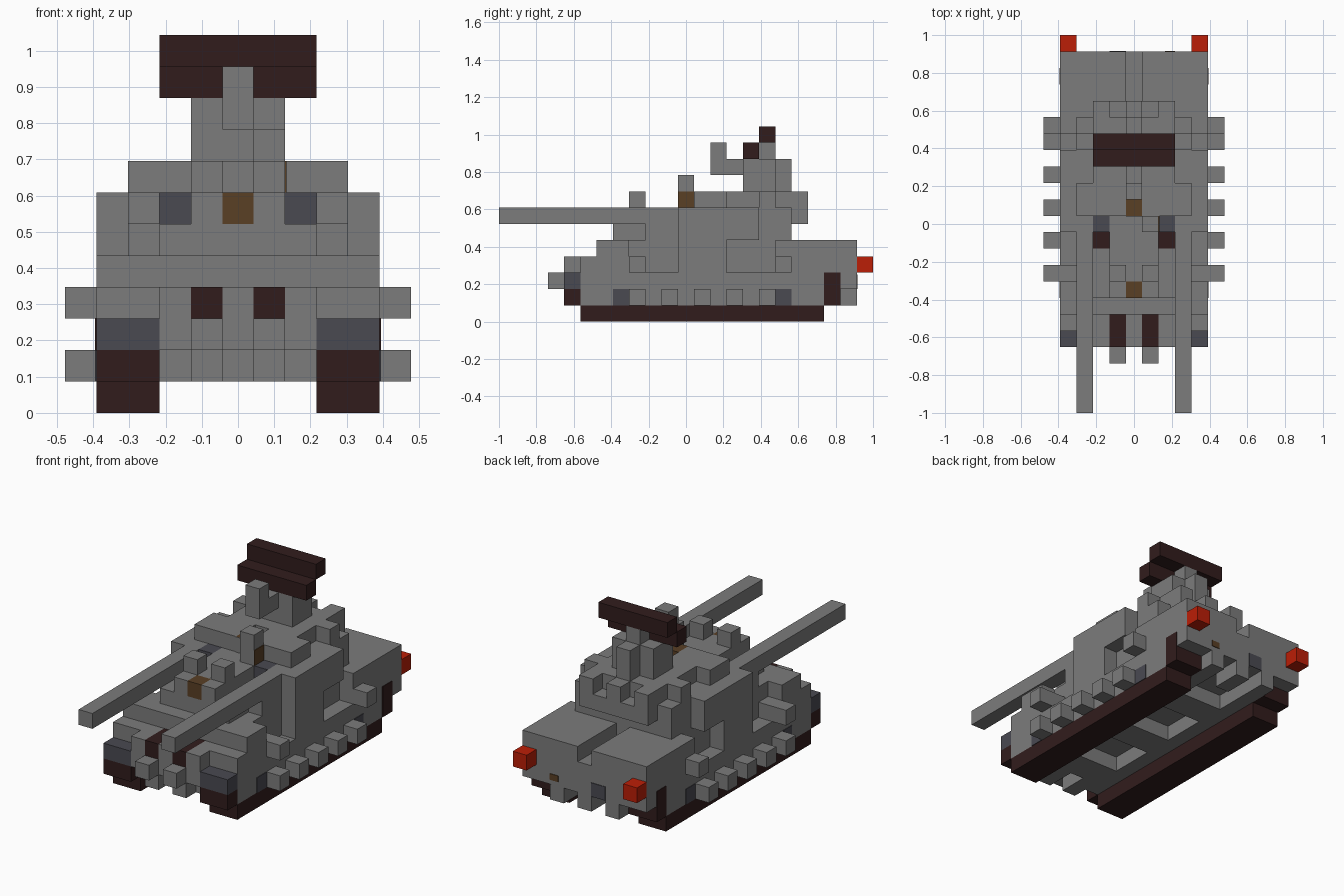
import bpy
import bmesh

UNIT = 2 / 23          # edge length of one block
SHEET = 0.04           # thickness of painted plates, in blocks

cube = bpy.data.objects.get("Cube")
if cube:
    bpy.data.objects.remove(cube, do_unlink=True)


def make_material(name, r, g, b):
    mat = bpy.data.materials.new(name)
    mat.use_nodes = True
    mat.diffuse_color = (r, g, b, 1)
    shader = mat.node_tree.nodes["Principled BSDF"]
    shader.inputs["Base Color"].default_value = (r, g, b, 1)
    return mat


grey = make_material("armour grey", .2, .2, .2)
brown = make_material("dark brown", .031, .012, .012)
slate = make_material("slate blue", .067, .067, .083)
gold = make_material("bronze", .1, .05, .018)
red = make_material("lamp red", .5, .013, .002)


def block(name, mat, xs, ys, zs, mirror=False):
    """Flat shaded box from block ranges; mirror repeats it on the other side."""
    bm = bmesh.new()
    spans = [xs, (-xs[1], -xs[0])] if mirror else [xs]
    for span in spans:
        made = bmesh.ops.create_cube(bm, size=1)
        for v in made["verts"]:
            v.co.x = span[v.co.x > 0] * UNIT
            v.co.y = ys[v.co.y > 0] * UNIT - 1
            v.co.z = zs[v.co.z > 0] * UNIT
    mesh = bpy.data.meshes.new(name)
    bm.to_mesh(mesh)
    bm.free()
    mesh.materials.append(mat)
    obj = bpy.data.objects.new(name, mesh)
    bpy.context.collection.objects.link(obj)
    return obj


def centred(name, mat, half, ys, zs):
    return block(name, mat, (-half, half), ys, zs)


def pair(name, mat, xs, ys, zs):
    return block(name, mat, xs, ys, zs, mirror=True)


# Tracks
track = (2.5, 4.5)
outer = (3.5, 4.5)
inner = (2.5, 3.5)
pair("track", brown, track, (5, 20), (0, 1))
pair("track_front", brown, track, (4, 5), (1, 2))
pair("front_mudguard", slate, track, (4, 5), (2, 3))
pair("track_rear", brown, track, (20, 21), (1, 2))
pair("track_rear_side", brown, (4.5, 4.5 + SHEET), (20, 21), (1, 3))

# Lower hull and nose
centred("hull", grey, 2.5, (6, 18), (2, 5))
centred("nose", grey, 2.5, (4, 6), (2, 3))
centred("nose_ridge", grey, .5, (4, 6), (3, 4))
pair("nose_cheek", grey, (1.5, 2.5), (4, 6), (3, 4))
pair("nose_vent", brown, (.5, 1.5), (4, 6), (3, 4))
pair("nose_stub", grey, (.5, 1.5), (3, 4), (2, 3))
pair("nose_tooth", grey, (.5, 1.5), (4, 6), (1, 2))

# Belly pads under the hull
pair("belly_rail", grey, (1.5, 2.5), (5, 20), (1, 2))
for start in (6, 11, 16):
    centred("belly_pad", grey, 1.5, (start, start + 2), (1, 2))

# Fenders with recessed bays, and side studs
pair("fender_step", grey, track, (5, 6), (1, 4))
pair("fender_front", grey, track, (6, 8), (1, 5))
pair("fender_middle", grey, track, (11, 14), (1, 5))
pair("fender_back", grey, track, (17, 18), (1, 5))
for start, end in ((8, 11), (14, 17)):
    pair("bay_floor", grey, track, (start, end), (1, 3))
    pair("bay_wall", grey, inner, (start, end), (3, 5))
for start in (8, 10, 12, 14, 16):
    pair("side_stud", grey, (4.5, 5.5), (start, start + 1), (1, 2))
for start in (8, 17):
    pair("side_stud_high", grey, (3.5, 5.5), (start, start + 1), (3, 4))
for start in (7, 17):
    pair("side_marker", slate, (4.5, 4.5 + SHEET), (start, start + 1), (1, 2))

# Rear engine deck with a central notch, and tail lamps
pair("engine_deck", grey, (.5, 4.5), (18, 22), (2, 5))
centred("engine_notch", grey, .5, (18, 22), (2, 4))
pair("engine_skirt", grey, track, (18, 20), (1, 2))
pair("rear_tooth", grey, (1.5, 2.5), (20, 22), (1, 2))
centred("rear_middle_tooth", grey, .5, (20, 22), (1, 2))
pair("tail_lamp", red, outer, (22, 23), (3, 4))
block("rear_hatch", slate, (-1.5, -.5), (22, 22 + SHEET), (2, 2.9))
block("rear_badge_plate", gold, (1.9, 2.5), (22, 22 + SHEET), (2.3, 2.7))

# Turret base
centred("turret_ring", grey, 2.5, (11, 18), (5, 6))
centred("turret_front_ring", grey, 1.5, (7, 11), (5, 6))
pair("turret_shoulder_ring", grey, (1.5, 2.5), (7, 10), (5, 6))
pair("driver_vent", brown, (1.5, 2.5), (10, 11), (5, 6))
pair("gun_support", grey, inner, (9, 11), (5, 6))
pair("turret_wing", grey, track, (11, 16), (5, 7))
pair("turret_wing_back", grey, inner, (16, 18), (5, 7))

# Turret body
centred("turret_core", grey, 1.5, (8, 12), (6, 7))
pair("turret_brow", grey, (.5, 1.5), (7, 8), (6, 7))
centred("turret_body", grey, 2.5, (12, 18), (6, 7))
pair("turret_window", slate, (1.5, 2.5), (11, 12), (6, 7))
centred("front_sight", gold, .5, (7, 8), (6, 7))
pair("front_knob", grey, (.5, 1.5), (8, 9), (7, 8))
pair("roof_front", grey, (.5, 2.5), (12, 14), (7, 8))
centred("roof_back", grey, 2.5, (14, 18), (7, 8))
pair("roof_side", grey, inner, (12, 14), (7, 8))
pair("roof_side_back", grey, inner, (16, 17), (7, 8))

# Roof sight, and the periscope on one side of it
centred("roof_sight", gold, .5, (12, 13), (7, 8))
centred("sight_shield", grey, .5, (12 - SHEET, 12), (7, 8))
block("periscope", grey, (.5, 1.5), (11, 12), (7, 9))
block("periscope_lens", gold, (1.5, 1.5 + SHEET), (11, 12), (7, 8))

# Turret rear ribs
centred("rear_spine", grey, .5, (18, 19), (6, 8))
pair("rear_rib_low", grey, (.5, 1.5), (18, 19), (6, 7))
pair("rear_rib_high", grey, (1.5, 2.5), (18, 19), (6, 8))

# Twin guns
pair("gun_barrel", grey, inner, (0, 11), (6, 7))

# Mast and scanner
centred("mast", grey, 1.5, (15, 17), (8, 10))
centred("mast_spine", grey, .5, (17, 18), (8, 10))
centred("scanner_arm", grey, .5, (13, 15), (9, 10))
centred("scanner_horn", grey, .5, (13, 14), (10, 11))
centred("scanner_neck", grey, .5, (16, 17), (10, 11))
centred("scanner_lower", brown, 2.5, (15, 16), (10, 11))
centred("scanner_upper", brown, 2.5, (16, 17), (11, 12))
